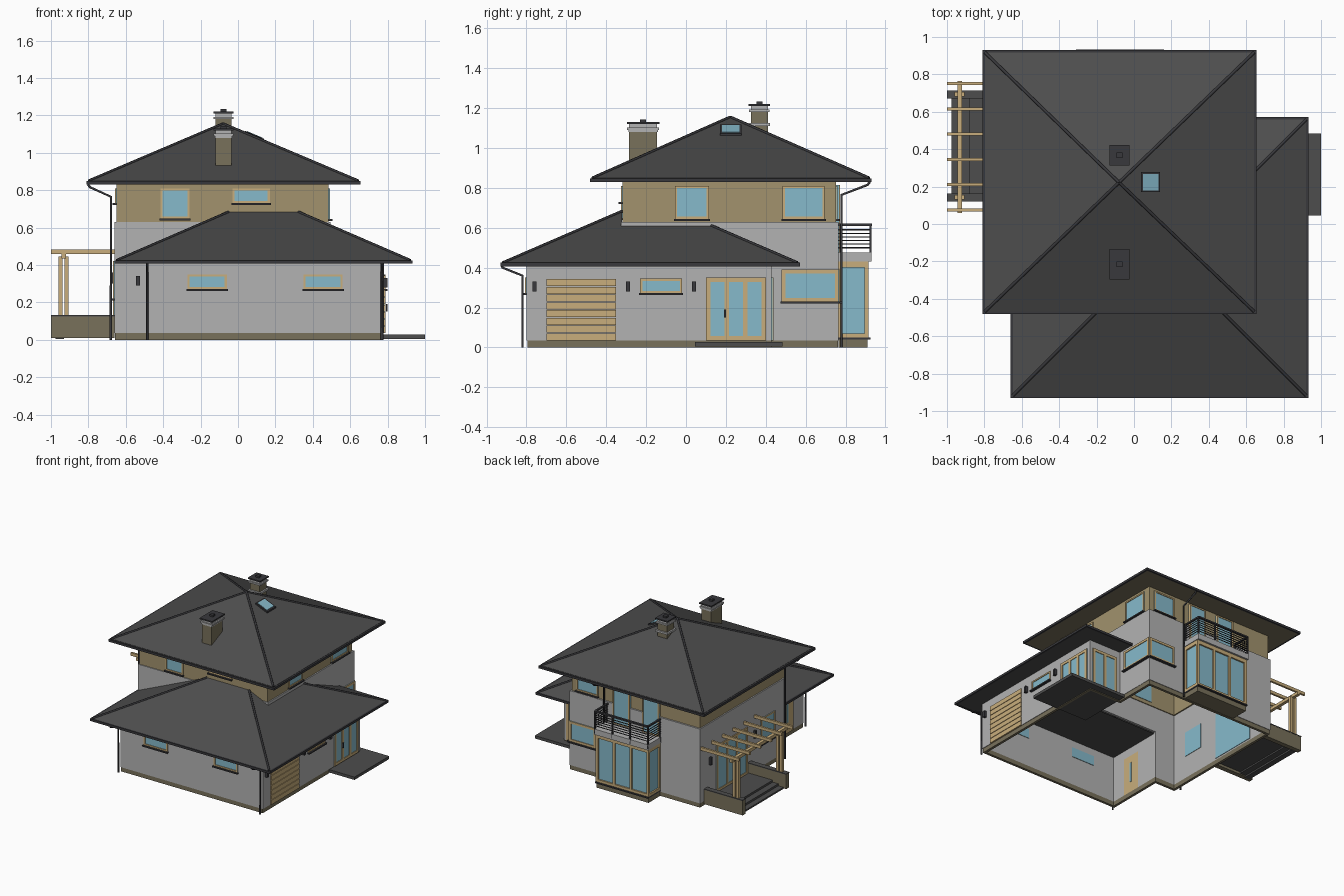
import bpy, bmesh
from mathutils import Vector

if "Cube" in bpy.data.objects:
    bpy.data.objects.remove(bpy.data.objects["Cube"])

def mat(name, c):
    m = bpy.data.materials.new(name)
    m.diffuse_color = (*c, 1)
    m.use_nodes = True
    m.node_tree.nodes["Principled BSDF"].inputs["Base Color"].default_value = m.diffuse_color
    return m

ROOF = mat("roof_dark", (.075, .075, .075))
DARK = mat("metal_dark", (.04, .04, .045))
WALL = mat("plaster_grey", (.45, .45, .45))
BROWN = mat("cladding_brown", (.36, .29, .155))
PLINTH = mat("plinth_brown", (.19, .165, .105))
WOOD = mat("wood", (.58, .42, .2))
GLASS = mat("glass_blue", (.24, .49, .6))

def add(name, verts, faces, m):
    me = bpy.data.meshes.new(name)
    me.from_pydata(verts, [], faces)
    bm = bmesh.new()
    bm.from_mesh(me)
    bmesh.ops.recalc_face_normals(bm, faces=bm.faces)
    bm.to_mesh(me)
    bm.free()
    o = bpy.data.objects.new(name, me)
    bpy.context.collection.objects.link(o)
    me.materials.append(m)
    return o

def boxes(name, items, m):
    v, f = [], []
    for x0, x1, y0, y1, z0, z1 in items:
        b = len(v)
        v += [(x, y, z) for z in (z0, z1) for x, y in ((x0, y0), (x1, y0), (x1, y1), (x0, y1))]
        f += [[b + i for i in q] for q in ((3, 2, 1, 0), (4, 5, 6, 7), (0, 1, 5, 4), (1, 2, 6, 5), (2, 3, 7, 6), (3, 0, 4, 7))]
    return add(name, v, f, m)

def tubes(name, paths, r, m):
    cu = bpy.data.curves.new(name, 'CURVE')
    cu.dimensions = '3D'
    cu.bevel_depth, cu.bevel_resolution, cu.use_fill_caps = r, 1, True
    for p in paths:
        s = cu.splines.new('POLY')
        s.points.add(len(p) - 1)
        for pt, co in zip(s.points, p):
            pt.co = (*co, 1)
    o = bpy.data.objects.new(name, cu)
    bpy.context.collection.objects.link(o)
    cu.materials.append(m)

def walls(name, outline, z0, z1, m):
    # open-bottomed wall shell, thickened inwards
    n = len(outline)
    me = bpy.data.meshes.new(name)
    me.from_pydata([(x, y, z) for z in (z0, z1) for x, y in outline], [],
                   [(i, (i + 1) % n, (i + 1) % n + n, i + n) for i in range(n)])
    o = bpy.data.objects.new(name, me)
    bpy.context.collection.objects.link(o)
    me.materials.append(m)
    s = o.modifiers.new("thickness", 'SOLIDIFY')
    s.thickness, s.offset, s.use_even_offset = .02, -1, True

def window(name, axis, s, pos, a0, a1, z0, z1, panes=1, sill=True, f=.011):
    # s is the outward sign of the wall at pos; a runs along the wall
    def b(d0, d1, p, q, u, w):
        d0, d1 = sorted((pos + s * d0, pos + s * d1))
        return (d0, d1, p, q, u, w) if axis == 'x' else (p, q, d0, d1, u, w)
    boxes(name + "_glass", [b(-.024, .003, a0, a1, z0, z1)], GLASS)
    bars = [b(-.022, .008, a0, a1, z0, z0 + f), b(-.022, .008, a0, a1, z1 - f, z1)]
    for i in range(panes + 1):
        c = a0 + f / 2 + (a1 - a0 - f) * i / panes
        bars.append(b(-.022, .008, c - f / 2, c + f / 2, z0 + f, z1 - f))
    boxes(name + "_frame", bars, WOOD)
    if sill:
        boxes(name + "_sill", [b(0, .02, a0 - .006, a1 + .006, z0 - .01, z0)], DARK)

def rect(x0, x1, y0, y1):
    return [(x0, y0), (x1, y0), (x1, y1), (x0, y1)]

# Wall shells
ground = [(-.48, -.8), (.78, -.8), (.78, .43), (.495, .43), (.495, .765), (-.66, .765), (-.66, -.325), (-.48, -.325)]
walls("ground_floor_walls", ground, .035, .42, WALL)
walls("plinth", [(x * .995, y * .995) for x, y in ground], 0, .036, PLINTH)
walls("middle_walls", rect(-.66, .495, -.325, .765), .42, .63, WALL)
walls("upper_walls", rect(-.65, .485, -.318, .752), .62, .84, BROWN)

# Upper pyramid roof with soffit, gutter and hip caps
ux0, ux1, uy0, uy1 = -.797, .642, -.468, .917
apex = (-.08, .222, 1.155)
ue = [(x, y, .85) for x, y in rect(ux0, ux1, uy0, uy1)]
add("upper_roof", ue + [(x, y, .836) for x, y, z in ue] + [apex],
    [(i, (i + 1) % 4, 8) for i in range(4)] + [(i, (i + 1) % 4, (i + 1) % 4 + 4, i + 4) for i in range(4)], ROOF)
boxes("upper_soffit", [(ux0, ux1, uy0, uy1, .83, .837)], PLINTH)
g = .014
boxes("upper_gutter", [(ux0 - g, ux1 + g, uy0 - g, uy0, .83, .848), (ux0 - g, ux1 + g, uy1, uy1 + g, .83, .848),
                       (ux0 - g, ux0, uy0, uy1, .83, .848), (ux1, ux1 + g, uy0, uy1, .83, .848)], DARK)
tubes("upper_hip_caps", [[e, apex] for e in ue], .008, DARK)

# Lower hipped roof wrapped around the upper storey
lx0, lx1, ly0, ly1 = -.647, .92, -.917, .558
L = [(lx0, ly0), (lx1, ly0), (lx1, ly1), (.49, ly1), (.49, -.32), (lx0, -.32)]
v = [(x, y, .425) for x, y in L] + [(x, y, .41) for x, y in L]
v += [(.49, .128, .61), (.49, -.32, .61), (.323, -.32, .683), (-.05, -.32, .683)]
add("lower_roof", v, [(0, 1, 14, 15), (1, 2, 12, 13, 14), (2, 3, 12), (0, 15, 5), (6, 7, 8, 9, 10, 11),
                      (0, 1, 7, 6), (1, 2, 8, 7), (2, 3, 9, 8), (5, 0, 6, 11)], ROOF)
boxes("lower_gutter", [(lx0 - g, lx1 + g, ly0 - g, ly0, .407, .425), (lx1, lx1 + g, ly0, ly1, .407, .425),
                       (.495, lx1 + g, ly1, ly1 + g, .407, .425), (lx0 - g, lx0, ly0, -.32, .407, .425)], DARK)
tubes("lower_hip_caps", [[v[0], v[15]], [v[1], v[14]], [v[2], v[12]]], .008, DARK)

# Downpipes
pipes = [[(x, -.925, .415), (x, -.92, .4), (x, -.82, .36), (x, -.82, 0)] for x in (-.485, .77)]
pipes.append([(-.803, -.28, .83), (-.79, -.28, .815), (-.68, -.28, .765), (-.68, -.28, 0)])
pipes.append([(.18, .922, .83), (.18, .91, .815), (.18, .78, .765), (.18, .78, 0)])
tubes("downpipes", pipes, .007, DARK)

# Chimneys
for n, x0, x1, y0, y1, z0, z1 in (("front", -.12, -.035, -.285, -.145, .92, 1.09), ("back", -.12, -.035, .325, .41, 1.04, 1.18)):
    boxes(n + "_chimney_stack", [(x0, x1, y0, y1, z0, z1)], PLINTH)
    c, d = (x0 + x1) / 2, (y0 + y1) / 2
    boxes(n + "_chimney_cap", [(x0 - .012, x1 + .012, y0 - .012, y1 + .012, z1 - .07, z1 - .055) if n == "back" else
                               (x0 - .004, x1 + .004, y0 - .004, y1 + .004, z1 - .01, z1),
                               (x0 - .01, x1 + .01, y0 - .01, y1 + .01, z1, z1 + .012),
                               (x0, x1, y0, y1, z1 + .012, z1 + .03)], WALL)
    boxes(n + "_chimney_cover", [(x0 - .012, x1 + .012, y0 - .012, y1 + .012, z1 + .03, z1 + .04),
                                 (c - .015, c + .015, d - .015, d + .015, z1 + .04, z1 + .054)], DARK)

# Skylight lying on the right slope
k = (1.155 - .85) / (ux1 + .08)
def tilted(name, x0, x1, y0, y1, h0, h1, m):
    o = boxes(name, [(x0, x1, y0, y1, h0, h1)], m)
    for p in o.data.vertices:
        p.co.z += .85 + (ux1 - p.co.x) * k
tilted("skylight_frame", .038, .14, .17, .278, -.005, .012, DARK)
tilted("skylight_glass", .048, .13, .18, .268, 0, .015, GLASS)

# Windows: front, right, left, back
window("front_window_a", 'y', -1, -.8, -.27, -.06, .272, .35)
window("front_window_b", 'y', -1, -.8, .35, .56, .272, .35)
window("upper_front_window_a", 'y', -1, -.318, -.415, -.26, .648, .81)
window("upper_front_window_b", 'y', -1, -.318, -.03, .17, .73, .81)
window("right_window", 'x', 1, .78, -.23, -.02, .272, .345)
window("upper_right_window_a", 'x', 1, .485, -.055, .115, .645, .81)
window("upper_right_window_b", 'x', 1, .485, .485, .695, .645, .81)
window("corner_window_right", 'x', 1, .495, .48, .765, .23, .39, f=.018)
window("corner_window_back", 'y', 1, .765, .26, .495, .23, .39, f=.018)
window("entrance_glazing", 'x', 1, .78, .1, .4, .035, .35, 3, False, .022)
window("entrance_back_glazing", 'y', 1, .43, .53, .755, .035, .35, 2, False, .022)
window("left_window", 'x', -1, -.66, -.18, .0, .22, .42)
window("terrace_door", 'x', -1, -.66, .17, .56, .05, .42, 3, False, .018)
window("upper_left_window_a", 'x', -1, -.65, .43, .63, .73, .81)
window("upper_left_window_b", 'x', -1, -.65, -.05, .15, .73, .81)
window("upper_back_window", 'y', 1, .752, .25, .44, .645, .81)
window("balcony_door_a", 'y', 1, .765, -.04, .11, .475, .815, 1, False)
window("balcony_door_b", 'y', 1, .765, -.3, -.15, .475, .815, 1, False)

# Garage door slats, side door
boxes("garage_door", [(.76, .788, -.7, -.35, .035 + i * .039, .07 + i * .039) for i in range(8)], WOOD)
boxes("entrance_handle", [(.79, .8, .19, .2, .15, .19)], DARK)
boxes("side_door", [(-.488, -.458, -.66, -.5, .035, .34)], WOOD)
boxes("side_door_pane", [(-.49, -.456, -.595, -.575, .12, .28)], GLASS)

# Wall lamps
lamps = [(.78, .8, y - .01, y + .01, .28, .33) for y in (-.76, -.29, .04)]
lamps += [(-.678, -.66, y - .01, y + .01, .3, .36) for y in (.08, .64)]
lamps.append((-.545, -.525, -.343, -.325, .29, .34))
boxes("wall_lamps", lamps, DARK)

# Entrance slab
boxes("entrance_slab", [(.5, 1, .045, .485, .005, .028)], ROOF)

# Glazed bay and balcony at the back
bx0, bx1, by = -.31, .16, .915
boxes("bay_base", [(bx0 + .005, bx1 - .005, .765, by - .005, 0, .045)], PLINTH)
boxes("bay_sill", [(bx0, bx1, .765, by + .01, .04, .05)], DARK)
boxes("bay_glass", [(bx0 + .012, bx1 - .012, .755, by - .012, .05, .425)], GLASS)
t = .02
bars = [(bx0, bx1, .76, by, .05, .07), (bx0, bx1, .76, by, .4, .43)]
for i in range(4):
    c = bx0 + (bx1 - bx0 - t) * i / 3
    bars.append((c, c + t, by - t, by, .05, .43))
bars += [(x, x + t, .76, .78, .05, .43) for x in (bx0, bx1 - t)]
boxes("bay_frame", bars, WOOD)
boxes("balcony_slab", [(bx0 - .005, bx1 + .005, .76, .93, .43, .475)], WALL)
ry = .925
boxes("balcony_top_rail", [(bx0, bx1, ry - .01, ry + .008, .61, .622),
                           (bx0 - .004, bx0 + .01, .765, ry, .61, .622), (bx1 - .01, bx1 + .004, .765, ry, .61, .622)], DARK)
tubes("balcony_rails", [[(bx0, .765, z), (bx0, ry, z), (bx1, ry, z), (bx1, .765, z)]
                        for z in [.5 + i * .018 for i in range(6)]], .0035, DARK)
posts = [(bx0 + (bx1 - bx0) * i / 3, ry) for i in range(4)] + [(bx0, .775), (bx1, .775)]
boxes("balcony_posts", [(x - .005, x + .005, y - .005, y + .005, .44, .615) for x, y in posts], DARK)

# Terrace: deck, steps, side parapets
boxes("terrace_deck", [(-.88, -.66, .15, .68, .03, .05), (-.93, -.88, .15, .68, .018, .034), (-.975, -.93, .15, .68, .005, .018)], ROOF)
boxes("terrace_parapets", [(-1, -.66, .122, .16, .01, .125), (-1, -.66, .675, .712, .01, .125)], PLINTH)
boxes("parapet_caps", [(-1, -.66, .12, .163, .125, .132), (-1, -.66, .672, .714, .125, .132)], ROOF)

# Pergola: rafters, cross beam, paired posts
boxes("pergola_rafters", [(-1, -.655, y - .008, y + .008, .458, .482) for y in (.075, .21, .345, .48, .615, .75)], WOOD)
boxes("pergola_beam", [(-.945, -.92, .06, .765, .435, .46)], WOOD)
boxes("pergola_posts", [(x, x + .022, y - .012, y + .012, .13, .445) for x in (-.96, -.928) for y in (.142, .693)], WOOD)
